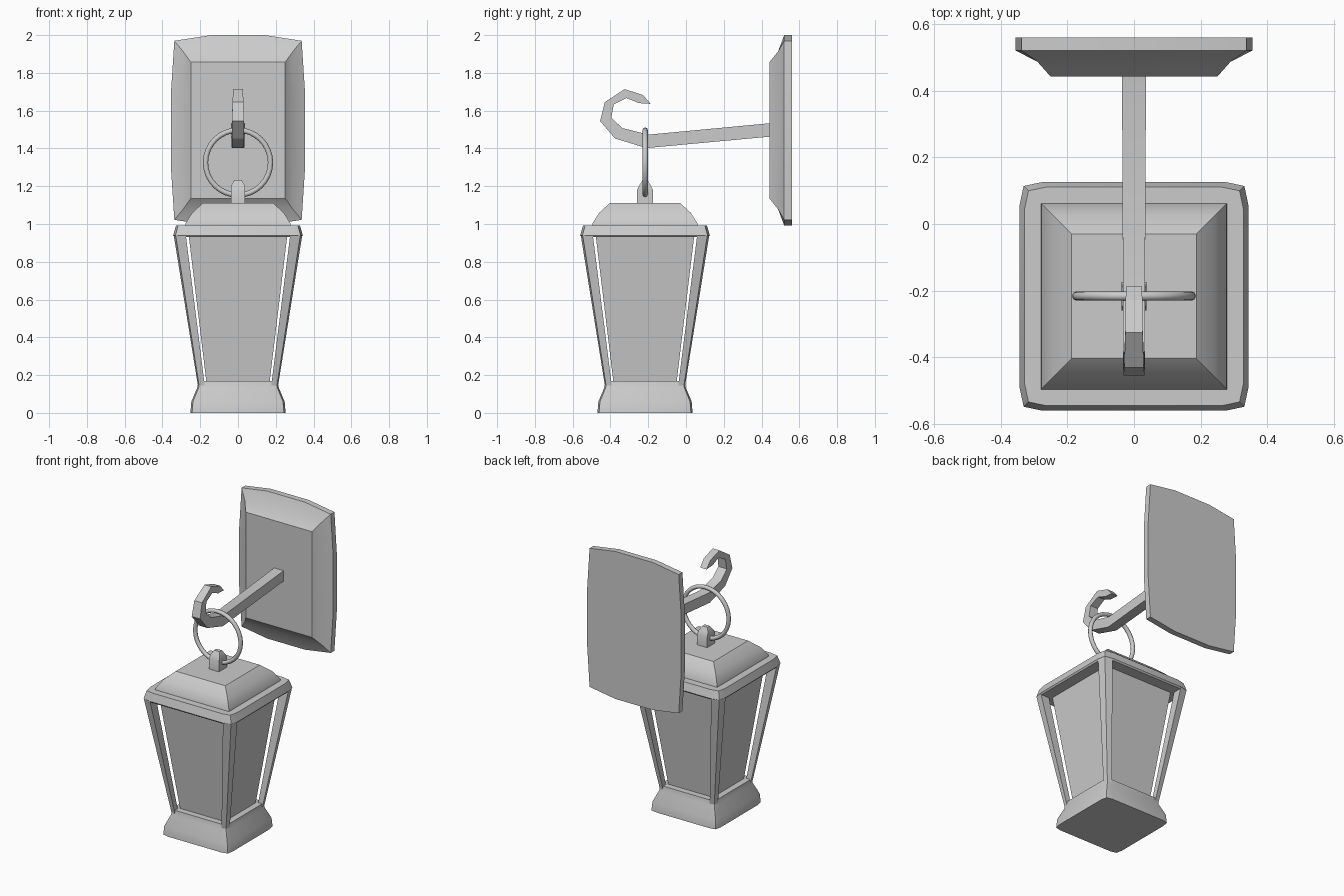
import bpy, bmesh, math

if "Cube" in bpy.data.objects:
    bpy.data.objects.remove(bpy.data.objects["Cube"])

CY = -0.217  # lantern centre line


def make(name, verts, faces):
    me = bpy.data.meshes.new(name)
    me.from_pydata(verts, [], faces)
    bm = bmesh.new()
    bm.from_mesh(me)
    bmesh.ops.recalc_face_normals(bm, faces=bm.faces)
    bm.to_mesh(me)
    bm.free()
    me.polygons.foreach_set("use_smooth", [True] * len(me.polygons))
    me.set_sharp_from_angle(angle=math.radians(30))
    ob = bpy.data.objects.new(name, me)
    bpy.context.collection.objects.link(ob)
    return ob


def loft(name, rings):
    """Skin a stack of equal-length rings and cap both ends."""
    n = len(rings[0])
    verts = [v for r in rings for v in r]
    faces = [(k * n + i, k * n + (i + 1) % n, (k + 1) * n + (i + 1) % n, (k + 1) * n + i)
             for k in range(len(rings) - 1) for i in range(n)]
    faces += [tuple(range(n)), tuple(range(len(verts) - n, len(verts)))]
    return make(name, verts, faces)


def square(h, z, hy=None):
    hy = h if hy is None else hy
    return [(sx * h, CY + sy * hy, z) for sx, sy in ((-1, -1), (1, -1), (1, 1), (-1, 1))]


def eased_square(h, z):
    """Square with softly chamfered corners."""
    pts = []
    for q in range(4):
        c, s = ((1, 0), (0, 1), (-1, 0), (0, -1))[q]
        for x, y in ((h, 0.8 * h), (0.965 * h, 0.965 * h), (0.8 * h, h)):
            pts.append((x * c - y * s, CY + x * s + y * c, z))
    return pts


# Lantern body: base, top rim, glass and roof
loft("lantern_base", [eased_square(h, z) for h, z in
                      ((0.252, 0), (0.247, 0.06), (0.215, 0.135), (0.21, 0.17))])
loft("top_rim", [eased_square(h, z) for h, z in
                 ((0.335, 0.93), (0.343, 0.94), (0.328, 0.993))])
loft("glass", [square(0.167, 0.16), square(0.261, 0.94)])
loft("roof", [square(h, z) for h, z in ((0.28, 0.985), (0.277, 1.005), (0.242, 1.06), (0.187, 1.11))])

# Corner posts leaning outward
for sx in (-1, 1):
    for sy in (-1, 1):
        rings = []
        for outer, inner, z in ((0.21, 0.174, 0.13), (0.34, 0.276, 0.94)):
            o = 0.97 * outer
            rings.append([(sx * x, CY + sy * y, z) for x, y in
                          ((inner, inner), (outer, inner), (o, o), (inner, outer))])
        loft("corner_post", rings)

# Lug on the roof and the hanging ring
loft("roof_lug", [square(0.038, 1.10, 0.043), square(0.038, 1.18, 0.043),
                  square(0.035, 1.205, 0.03), square(0.02, 1.232, 0.013)])
bpy.ops.mesh.primitive_torus_add(major_segments=32, minor_segments=8, major_radius=0.172,
                                 minor_radius=0.014, location=(0, -0.216, 1.325),
                                 rotation=(math.pi / 2, 0, 0))
ring = bpy.context.object
ring.name = "hanging_ring"
bpy.ops.object.shade_smooth_by_angle(angle=math.radians(50))

# Hook arm: (outer y, z), (inner y, z), half width along its length
stations = [
    ((0.45, 1.463), (0.45, 1.534), 0.036),
    ((-0.21, 1.402), (-0.20, 1.473), 0.033),
    ((-0.376, 1.453), (-0.337, 1.508), 0.033),
    ((-0.455, 1.545), (-0.395, 1.562), 0.032),
    ((-0.43, 1.645), (-0.383, 1.633), 0.029),
    ((-0.325, 1.714), (-0.315, 1.667), 0.026),
    ((-0.228, 1.683), (-0.25, 1.64), 0.025),
    ((-0.187, 1.636), (-0.22, 1.638), 0.024),
]
loft("hook_arm", [[(-w, *o), (w, *o), (w, *i), (-w, *i)] for o, i, w in stations])


# Wall plate: rectangular raised panel easing into a bowed outline
def plate_ring(y, hx, hz, bow_x=0.0, bow_z=0.0):
    k = 0.42
    pts = []
    for sx, sz in ((1, 1), (-1, -1)):
        pts += [(sx * hx, -sz * hz), (sx * (hx + bow_x), -sz * hz * k),
                (sx * (hx + bow_x), sz * hz * k), (sx * hx, sz * hz),
                (sx * hx * k, sz * (hz + bow_z)), (-sx * hx * k, sz * (hz + bow_z))]
    return [(x, y, 1.496 + z) for x, z in pts]


loft("wall_plate", [
    plate_ring(0.442, 0.25, 0.361),
    plate_ring(0.487, 0.29, 0.417),
    plate_ring(0.52, 0.337, 0.474, 0.018, 0.03),
    plate_ring(0.56, 0.337, 0.474, 0.018, 0.03),
])
